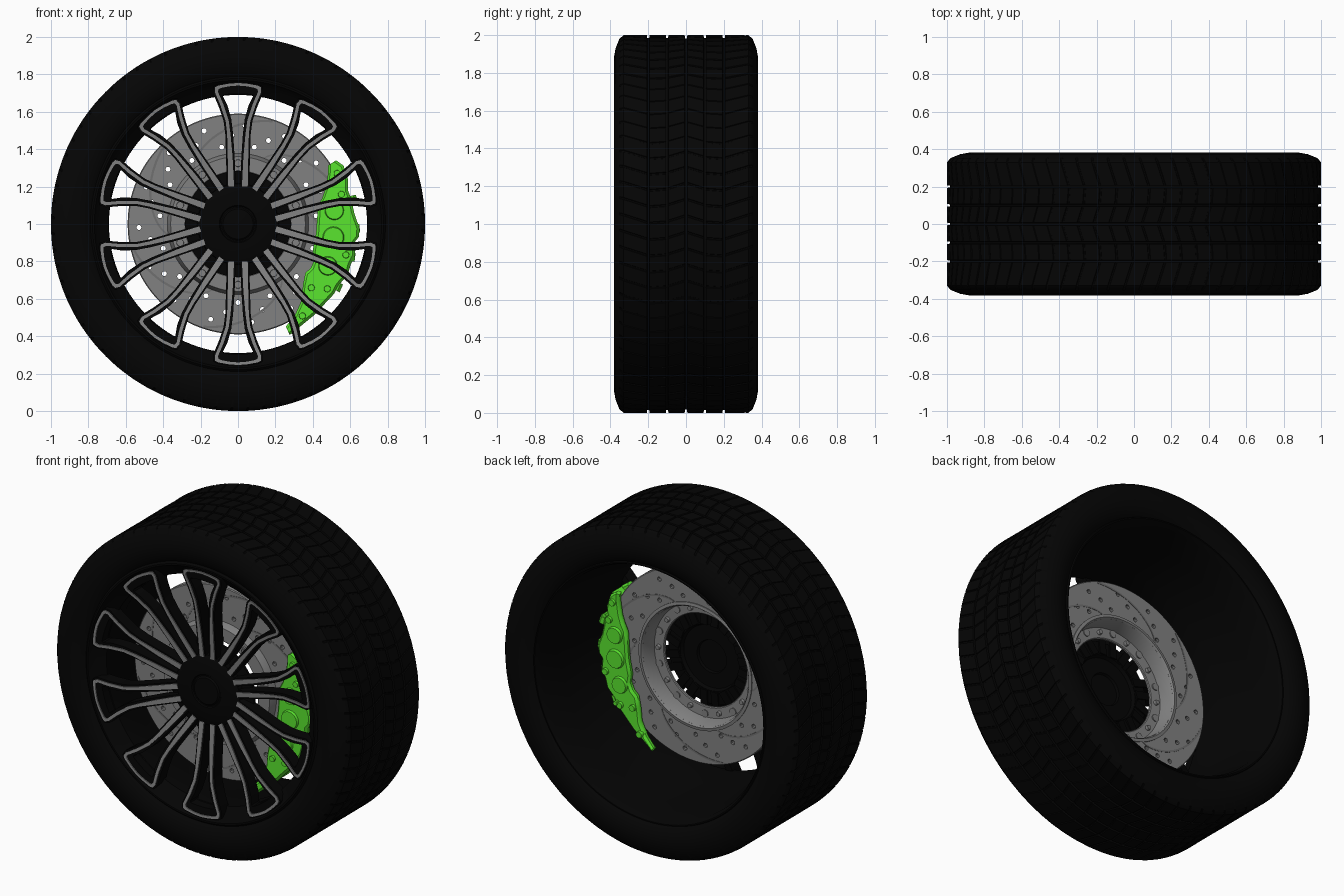
import bpy, bmesh, math
from math import cos, sin, radians, pi

if "Cube" in bpy.data.objects:
    bpy.data.objects.remove(bpy.data.objects["Cube"])

def material(name, rgb):
    m = bpy.data.materials.new(name)
    m.diffuse_color = (*rgb, 1)
    m.use_nodes = True
    m.node_tree.nodes["Principled BSDF"].inputs["Base Color"].default_value = m.diffuse_color
    return m

RUBBER = material("rubber_black", (0.0015, 0.0015, 0.0015))
BLACK = material("rim_black", (0.0012, 0.0012, 0.0012))
SILVER = material("machined_silver", (0.23, 0.23, 0.23))
STEEL = material("disc_steel", (0.22, 0.22, 0.22))
GROOVE = material("groove_grey", (0.16, 0.16, 0.16))
GREEN = material("caliper_green", (0.1, 0.78, 0.028))

def polar(r, a, y):
    """Point around the wheel axis (along y, at z = 1)."""
    return (r * cos(a), y, 1 + r * sin(a))

def finish(name, bm, mat, angle=35):
    bmesh.ops.remove_doubles(bm, verts=bm.verts, dist=1e-5)
    bmesh.ops.recalc_face_normals(bm, faces=bm.faces)
    me = bpy.data.meshes.new(name)
    bm.to_mesh(me)
    bm.free()
    me.materials.append(mat)
    for p in me.polygons:
        p.use_smooth = True
    me.set_sharp_from_angle(angle=radians(angle))
    ob = bpy.data.objects.new(name, me)
    bpy.context.scene.collection.objects.link(ob)
    return ob

def bridge(bm, rings, closed):
    """Quads between equal-length loops of vertices."""
    pairs = list(zip(rings, rings[1:])) + ([(rings[-1], rings[0])] if closed else [])
    for a, b in pairs:
        for j in range(len(a)):
            k = (j + 1) % len(a)
            bm.faces.new((a[j], a[k], b[k], b[j]))

def lathe(name, profile, mat, n=120):
    """Closed (r, y) profile spun round the axis."""
    bm = bmesh.new()
    rings = [[bm.verts.new(polar(r, 2 * pi * i / n, y)) for r, y in profile] for i in range(n)]
    bridge(bm, rings, True)
    return finish(name, bm, mat)

def loft(bm, sections):
    rings = [[bm.verts.new(p) for p in s] for s in sections]
    bridge(bm, rings, False)
    bm.faces.new(rings[0])
    bm.faces.new(rings[-1][::-1])

def stud(bm, r, a, y0, y1, rad, n=12, tip=None):
    """Cylinder parallel to the axis, with an optional smaller tip."""
    cx, _, cz = polar(r, a, 0)
    loft(bm, [[(cx + q * cos(2 * pi * i / n), y, cz + q * sin(2 * pi * i / n)) for i in range(n)]
              for y, q in ((y0, tip or rad), (y1, rad))])

# Tyre: chamfered shoulders, narrow ring grooves and slanted cross slots
side = [(.77, .335), (.79, .352), (.82, .372), (.88, .382), (.93, .373), (.982, .352), (1, .33)]
profile = [(r, -y) for r, y in side]
for g in (-.2, -.1, 0, .1, .2):
    profile += [(1, g - .007), (.984, g - .005), (.984, g + .005), (1, g + .007)]
profile += side[::-1]
bm = bmesh.new()
PITCH = 72
rings = []
for i in range(PITCH):
    for f, cut in ((0, 0), (.86, 0), (.89, .005), (.97, .005)):
        ring = []
        for r, y in profile:
            a = 2 * pi * (i + f) / PITCH + .32 * abs(abs(y) - .16)
            ring.append(bm.verts.new(polar(r - cut if r > .99 else r, a, y)))
        rings.append(ring)
bridge(bm, rings, True)
finish("tyre", bm, RUBBER, 30)

# Rim barrel with front and rear lips
lathe("rim_barrel", [(.79, -.35), (.778, -.362), (.768, -.362), (.757, -.345), (.735, -.325),
                     (.692, -.29), (.69, -.2), (.71, -.1), (.745, .15), (.762, .325), (.772, .345),
                     (.778, .36), (.785, .36), (.79, .35), (.785, .3), (.76, -.3)], BLACK)

# Hub with centre cap and rear flange
lathe("hub", [(.0001, -.312), (.08, -.31), (.088, -.302), (.095, -.302), (.1, -.308), (.19, -.304),
              (.215, -.292), (.218, -.26), (.283, -.25), (.283, -.235), (.2, -.23), (.19, -.25),
              (.1, -.25), (.095, -.265), (.0001, -.265)], BLACK, 64)

# Light radial ticks on the rear of the hub flange
bm = bmesh.new()
for i in range(20):
    a = 2 * pi * (i + .5) / 20
    loft(bm, [[polar(r, a + s * w, y) for r, s, w in ((.22, -1, .025), (.275, -1, .05),
               (.275, 1, .05), (.22, 1, .025))] for y in (-.236, -.228)])
finish("hub_ticks", bm, SILVER)

# Twin-arm spokes: edge pairs as (x outer, r outer, x inner, r inner)
ARM = [(.052, .2, .021, .2), (.055, .36, .029, .36), (.058, .48, .040, .48), (.066, .55, .050, .555),
       (.094, .635, .078, .64), (.124, .705, .107, .706), (.122, .731, .104, .721),
       (.105, .74, .092, .727), (.05, .75, .048, .736), (0, .754, 0, .74)]
BODY = [(.060, .2, .012, .2), (.064, .36, .018, .36), (.068, .48, .026, .48), (.077, .55, .036, .56),
        (.104, .63, .055, .63), (.134, .70, .080, .68), (.131, .735, .078, .69),
        (.11, .746, .07, .692), (.05, .756, .04, .695), (0, .76, 0, .696)]

def spokes(name, edges, front, depth, mat):
    bm = bmesh.new()
    for i in range(10):
        a = pi / 2 + i * pi / 5
        for m in (1, -1):
            def at(x, r, d):
                y = -.295 - .06 * (r - .2) / .55 + d
                return (m * x * sin(a) + r * cos(a), y, 1 - m * x * cos(a) + r * sin(a))
            loft(bm, [[at(xo, ro, front), at(xi, ri, front), at(xi, ri, front + depth),
                       at(xo, ro, front + depth)] for xo, ro, xi, ri in edges])
    finish(name, bm, mat, 30)

spokes("spoke_bodies", BODY, 0, .075, BLACK)
spokes("spoke_faces", ARM, -.006, .008, SILVER)

# Brake disc with three staggered rings of drilled holes
disc = lathe("brake_disc", [(.36, -.165), (.585, -.165), (.59, -.16), (.59, -.1), (.585, -.095),
                            (.36, -.095)], STEEL)
bm = bmesh.new()
for i in range(15):
    for k in range(3):
        stud(bm, .53 - .055 * k, radians(24 * i + 14 + 8 * k), -.25, -.05, .0135, 10)
cutter = finish("hole_cutter", bm, STEEL)
cutter.hide_render = True
mod = disc.modifiers.new("holes", "BOOLEAN")
mod.operation = "DIFFERENCE"
mod.solver = "EXACT"
mod.object = cutter
bpy.context.view_layer.objects.active = disc
bpy.ops.object.modifier_apply(modifier=mod.name)
bpy.data.objects.remove(cutter)
for p in disc.data.polygons:
    p.use_smooth = False

# Swept grooves on both disc faces
bm = bmesh.new()
for i in range(6):
    for y in (-.167, -.096):
        loft(bm, [[polar(r + d, 2 * pi * i / 6 + .15 - 1.0 * t ** 1.4, yy)
                   for d, yy in ((-.006, y), (.006, y), (.006, y + .003), (-.006, y + .003))]
                  for t in [k / 14 for k in range(15)] for r in [.375 + .205 * t]])
finish("disc_grooves", bm, GROOVE)

# Disc hat, open in the middle, with fixing bolts
lathe("disc_hat", [(.385, -.088), (.367, -.085), (.357, -.1), (.345, -.185), (.285, -.188),
                   (.28, -.192), (.28, -.203), (.285, -.207), (.36, -.207), (.38, -.16)], STEEL, 96)
bm = bmesh.new()
for i in range(10):
    a = pi / 2 + i * pi / 5
    stud(bm, .325, a, -.218, -.18, .022, 16, .019)
    stud(bm, .325, a, -.226, -.21, .012, 6)
    stud(bm, .315, a + pi / 10, -.17, -.19, .016, 12, .013)
finish("hat_bolts", bm, STEEL)
bm = bmesh.new()
for i in range(20):
    stud(bm, .262, 2 * pi * (i + .5) / 20, -.262, -.24, .008, 8)
finish("hub_bolts", bm, BLACK)

# Caliper: outline as (degrees, inner r, outer r), two halves joined over the disc edge
OUTLINE = [(33, .575, .625), (29, .55, .645), (22, .505, .635), (17, .47, .615), (13, .44, .62),
           (5, .425, .625), (-2, .42, .65), (-6, .42, .65), (-9, .42, .63), (-15, .42, .648),
           (-20, .425, .64), (-25, .45, .648), (-31, .455, .63), (-36, .445, .635),
           (-43, .475, .63), (-50, .53, .635), (-58, .575, .64), (-65, .605, .655)]

def caliper_part(bm, y0, y1, outline):
    c = .014
    loft(bm, [[polar(r, radians(d), y) for r, y in (
        (ri, y0 + c), (ri + c, y0), (ro - c, y0), (ro, y0 + c),
        (ro, y1 - c), (ro - c, y1), (ri + c, y1), (ri, y1 - c))] for d, ri, ro in outline])

bm = bmesh.new()
caliper_part(bm, -.222, -.17, OUTLINE)
caliper_part(bm, -.09, -.045, [(d, ri + .015, ro - .012) for d, ri, ro in OUTLINE])
caliper_part(bm, -.2, -.07, [(d, .597, ro - .004) for d, ri, ro in OUTLINE[1:-2]])
finish("caliper_body", bm, GREEN, 40)

# Caliper piston bulges, ribs and bolts
bm = bmesh.new()
for d, r, q in ((8, .52, .062), (-8, .515, .07), (-25, .53, .062)):
    stud(bm, r, radians(d), -.235, -.19, q, 24, q * .75)
    stud(bm, r, radians(d), -.03, -.08, q, 24, q * .75)
for d, r in ((27, .595), (16, .575), (-16, .6), (-36, .59), (-41, .52), (-55, .6)):
    stud(bm, r, radians(d), -.235, -.19, .022, 12, .017)
    stud(bm, r, radians(d), -.03, -.08, .024, 12, .019)
for d in (18, -34):
    stud(bm, .6, radians(d), -.02, -.08, .014, 6)
finish("caliper_pistons", bm, GREEN, 40)
bm = bmesh.new()
for d0 in (14, 0, -14, -30):
    caliper_part(bm, -.21, -.06, [(d0, .6, .648), (d0 - 4, .6, .655)])
finish("caliper_ribs", bm, GREEN)
